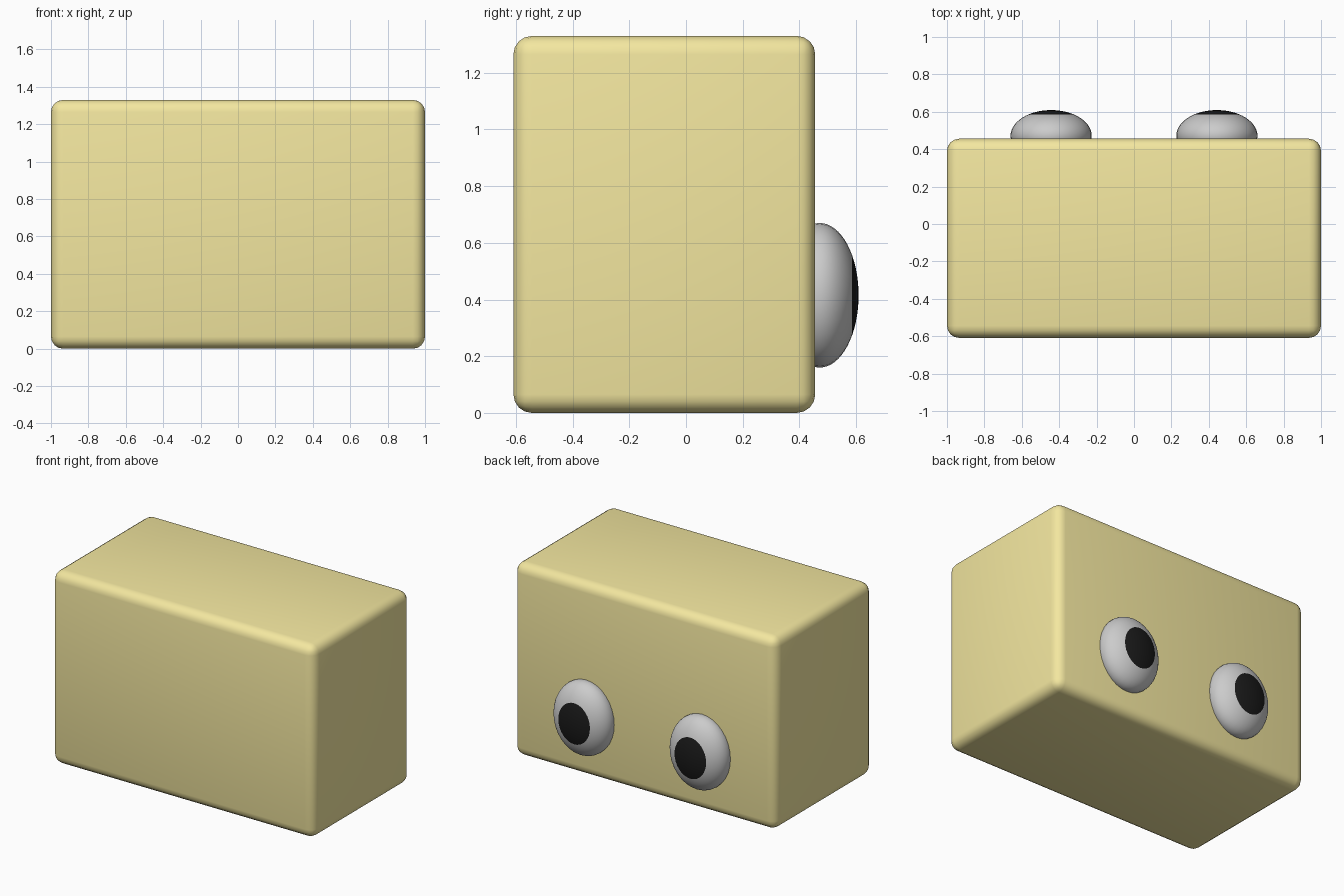
import bpy, bmesh
from math import pi
from mathutils import Matrix

if "Cube" in bpy.data.objects:
    bpy.data.objects.remove(bpy.data.objects["Cube"])


def material(name, color):
    m = bpy.data.materials.new(name)
    m.diffuse_color = (*color, 1)
    m.use_nodes = True
    m.node_tree.nodes["Principled BSDF"].inputs["Base Color"].default_value = m.diffuse_color
    return m


def add_object(name, bm, *mats):
    mesh = bpy.data.meshes.new(name)
    for f in bm.faces:
        f.smooth = True
    bm.to_mesh(mesh)
    bm.free()
    for m in mats:
        mesh.materials.append(m)
    ob = bpy.data.objects.new(name, mesh)
    bpy.context.collection.objects.link(ob)
    return ob


yellow = material("yellow", (0.90, 0.80, 0.35))
white = material("eye_grey", (0.8, 0.8, 0.8))
black = material("black", (0.01, 0.01, 0.01))

# Rounded block body
bm = bmesh.new()
bmesh.ops.create_cube(bm, size=1, matrix=Matrix.Diagonal((2, 1.065, 1.33, 1)))
body = add_object("body", bm, yellow)
body.location = (0, -0.0765, 0.665)
bevel = body.modifiers.new("rounded_edges", "BEVEL")
bevel.width = 0.065
bevel.segments = 4


# Ellipsoid eye with its pole facing the back; the polar cap is the pupil
def eye(name, x):
    bm = bmesh.new()
    bmesh.ops.create_uvsphere(bm, u_segments=32, v_segments=32, radius=1,
                              matrix=Matrix.Rotation(-pi / 2, 4, "X"))
    for f in bm.faces:
        f.material_index = int(f.calc_center_median().y > 0.83)
    bmesh.ops.scale(bm, vec=(0.217, 0.137, 0.255), verts=bm.verts)
    add_object(name, bm, white, black).location = (x, 0.472, 0.415)


for side, x in (("left", -0.443), ("right", 0.443)):
    eye(side + "_eye", x)
